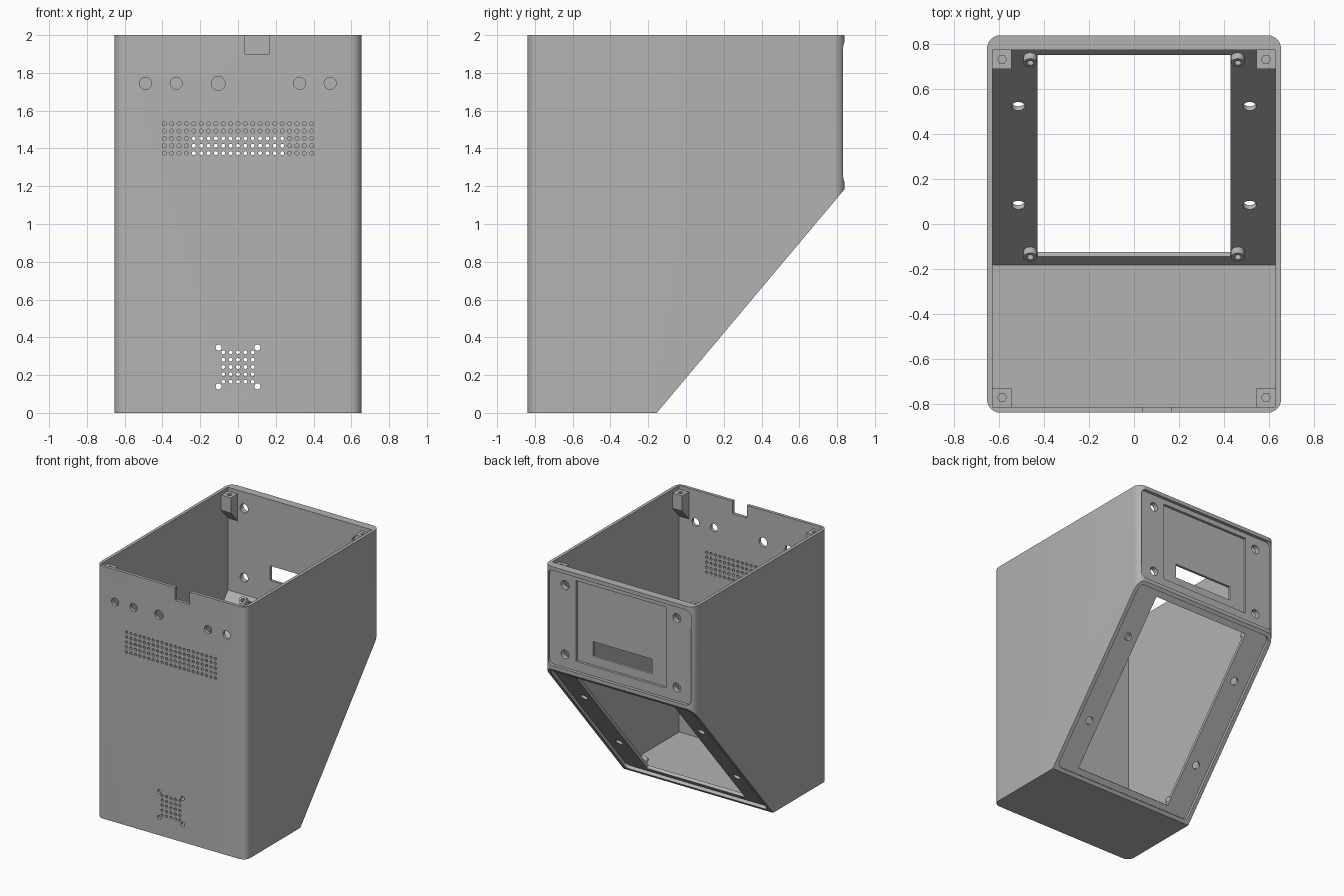
import bpy, bmesh
from math import cos, sin, pi, tau
from mathutils import Matrix, Vector

if "Cube" in bpy.data.objects:
    bpy.data.objects.remove(bpy.data.objects["Cube"])

grey = bpy.data.materials.new("plain_grey")
grey.use_nodes = True
grey.diffuse_color = (0.45, 0.45, 0.45, 1)
grey.node_tree.nodes["Principled BSDF"].inputs["Base Color"].default_value = grey.diffuse_color

# Overall sizes
W, D, H = 0.655, 0.84, 2.0
IN_X, IN_FRONT, IN_BACK = 0.63, -0.815, 0.775
FLOOR, SLOPE_WALL, RECESS = 0.045, 0.05, 0.025
foot, knee = Vector((0, -0.155, 0)), Vector((0, D, 1.185))
LENGTH = (knee - foot).length
up_slope = (knee - foot).normalized()
inward = Vector((1, 0, 0)).cross(up_slope)


def frame(origin, u, v, w):
    m = Matrix((u, v, w)).transposed().to_4x4()
    m.translation = origin
    return m


# Working planes: the third axis points into the case
X, Y, Z = Vector((1, 0, 0)), Vector((0, 1, 0)), Vector((0, 0, 1))
GROUND = frame((0, 0, 0), X, Y, Z)
SIDE = frame((0, 0, 0), Y, Z, X)
FRONT = frame((0, -D, 0), X, Z, Y)
BACK = frame((0, D, 0), X, Z, -Y)
SLOPE = frame(foot, X, up_slope, inward)


def circle(x, y, r, n=16):
    return [(x + r * cos(tau * i / n), y + r * sin(tau * i / n)) for i in range(n)]


def rect(x0, x1, y0, y1, r=0, n=6):
    if not r:
        return [(x0, y0), (x1, y0), (x1, y1), (x0, y1)]
    centres = [(x1 - r, y1 - r), (x0 + r, y1 - r), (x0 + r, y0 + r), (x1 - r, y0 + r)]
    return [(cx + r * cos(a), cy + r * sin(a))
            for q, (cx, cy) in enumerate(centres)
            for a in [pi / 2 * (q + i / n) for i in range(n + 1)]]


def solid(name, plane, outlines, d0, d1):
    """Extrude one or more outlines on a plane from depth d0 to d1."""
    bm = bmesh.new()
    for pts in outlines:
        low, high = [[bm.verts.new(plane @ Vector((x, y, d))) for x, y in pts] for d in (d0, d1)]
        bm.faces.new(low)
        bm.faces.new(high)
        for i in range(len(pts)):
            j = (i + 1) % len(pts)
            bm.faces.new((low[i], low[j], high[j], high[i]))
    bmesh.ops.recalc_face_normals(bm, faces=bm.faces)
    mesh = bpy.data.meshes.new(name)
    bm.to_mesh(mesh)
    bm.free()
    mesh.materials.append(grey)
    ob = bpy.data.objects.new(name, mesh)
    bpy.context.collection.objects.link(ob)
    return ob


def activate(ob):
    bpy.ops.object.select_all(action='DESELECT')
    ob.select_set(True)
    bpy.context.view_layer.objects.active = ob


def cut(ob, plane, outlines, d0, d1):
    tool = solid("cutter", plane, outlines, d0, d1)
    tool.hide_render = True
    mod = ob.modifiers.new("cut", 'BOOLEAN')
    mod.operation, mod.solver, mod.object = 'DIFFERENCE', 'EXACT', tool
    activate(ob)
    bpy.ops.object.modifier_apply(modifier=mod.name)
    bpy.data.objects.remove(tool)


def smooth(ob):
    activate(ob)
    bpy.ops.object.shade_smooth_by_angle(angle=pi / 6)


# Outer case with rounded upright corners and a slanted lower back
case = solid("case", GROUND, [rect(-W, W, -D, D, 0.06)], 0, H)
cut(case, SLOPE, [rect(-2, 2, -2, 4)], -3, 0)

# Open interior following the slanted wall
inner = foot + inward * SLOPE_WALL
k = up_slope.y / up_slope.z
interior = [(IN_FRONT, FLOOR), (inner.y + (FLOOR - inner.z) * k, FLOOR),
            (IN_BACK, inner.z + (IN_BACK - inner.y) / k), (IN_BACK, H + 0.1), (IN_FRONT, H + 0.1)]
cut(case, SIDE, [interior], -IN_X, IN_X)

# Slanted face: shallow recess, window and screw holes
cut(case, SLOPE, [rect(-0.625, 0.625, 0.03, LENGTH - 0.03, 0.04)], -0.1, RECESS)
cut(case, SLOPE, [rect(-0.43, 0.43, 0.076, LENGTH - 0.076)], -0.1, 0.12)
cut(case, SLOPE, [circle(x, LENGTH / 2 + s, 0.03)
                  for x in (-0.515, 0.515) for s in (-0.342, 0.342)], -0.1, 0.1)

# Back face: shallow recess, deeper panel, slot and screw holes
cut(case, BACK, [rect(-0.625, 0.625, knee.z + 0.03, H - 0.03, 0.04)], -0.1, RECESS)
cut(case, BACK, [rect(-0.395, 0.395, 1.29, 1.93)], -0.1, 0.045)
cut(case, BACK, [rect(-0.26, 0.26, 1.36, 1.475)]
    + [circle(x, z, 0.035) for x in (-0.49, 0.49) for z in (1.32, 1.87)], -0.1, 0.1)

# Front face: cable notch, knob holes, wide grille and small grille
PITCH = 0.039
holes = [circle(x, 1.745, 0.032) for x in (-0.49, -0.327, 0.325, 0.488)]
holes.append(circle(-0.105, 1.745, 0.037))
holes += [circle(PITCH * i, 1.453 + PITCH * j, 0.0105, 12)
          for i in range(-10, 11) for j in range(-2, 3)]
holes += [circle(PITCH * i, 0.243 + PITCH * j, 0.0105, 12)
          for i in range(-2, 3) for j in range(-2, 3)]
holes += [circle(x, 0.243 + z, 0.016) for x in (-0.103, 0.103) for z in (-0.103, 0.103)]
cut(case, FRONT, [rect(0.038, 0.165, 1.9, H + 0.1)] + holes, -0.1, 0.06)
smooth(case)

# Corner posts for the lid screws, tapering into the wall
POST, TOP = 0.085, 1.97
for sx, side in ((-1, "right"), (1, "left")):
    for wall, sy, end in ((IN_FRONT, 1, "front"), (IN_BACK, -1, "back")):
        tip, root = wall + sy * POST, wall - sy * 0.005
        profile = [(root, TOP), (tip, TOP), (tip, TOP - 0.12), (root, TOP - 0.22)]
        post = solid(f"{end}_{side}_corner_post", SIDE, [profile],
                     sx * (IN_X - POST), sx * (IN_X + 0.005))
        cut(post, GROUND, [circle(sx * (IN_X - POST / 2), wall + sy * POST / 2, 0.02, 6)],
            TOP - 0.11, H)
        smooth(post)

# Hollow screw bosses on the inside of the slanted wall
for x, side in ((-0.462, "right"), (0.462, "left")):
    for s, end in ((0.112, "lower"), (LENGTH - 0.09, "upper")):
        boss = solid(f"{end}_{side}_boss", SLOPE, [circle(x, s, 0.03, 20)],
                     SLOPE_WALL - 0.01, SLOPE_WALL + 0.035)
        cut(boss, SLOPE, [circle(x, s, 0.015)], SLOPE_WALL, 0.2)
        smooth(boss)
